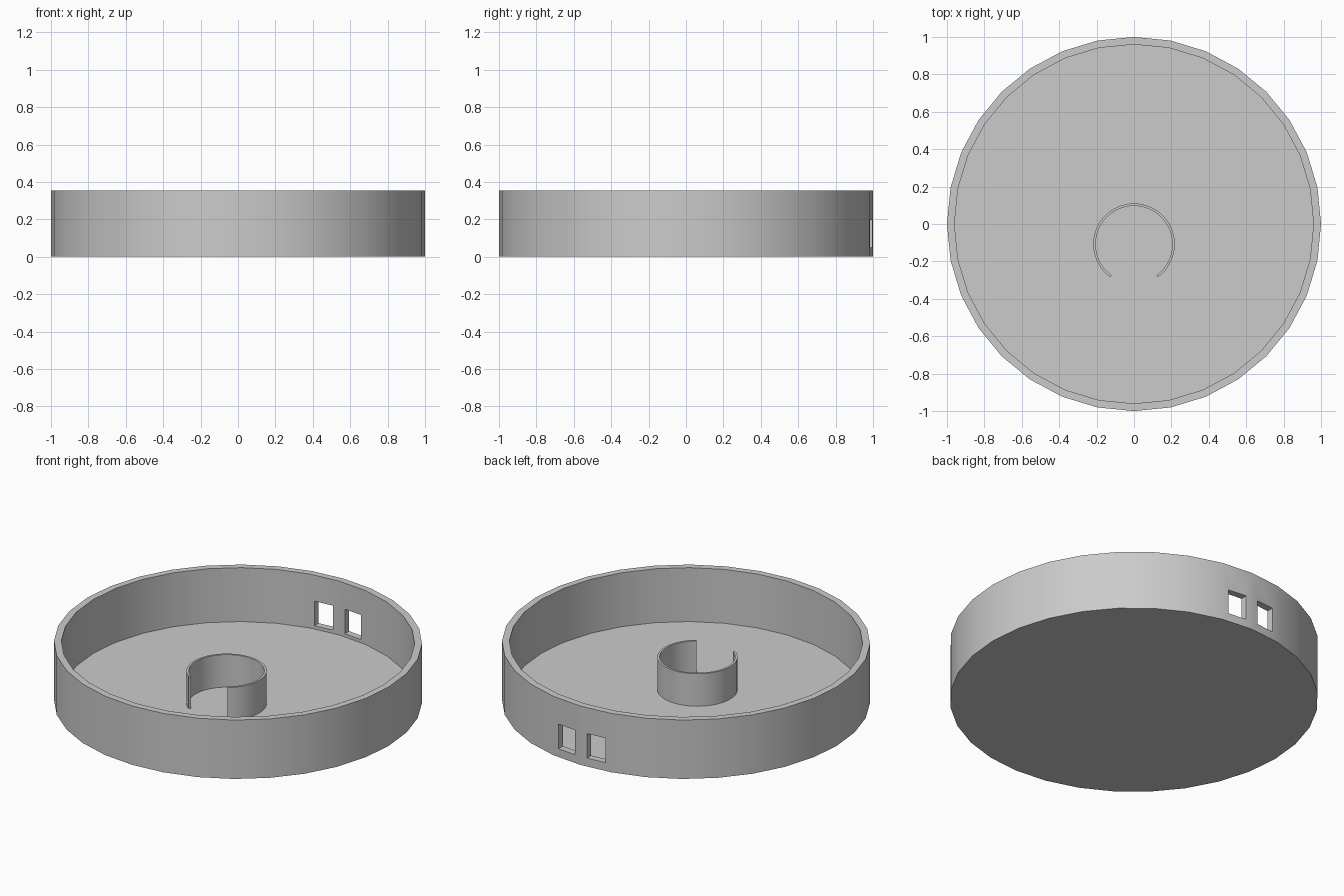
import bpy, bmesh
from math import sin, cos, pi, radians

HEIGHT, FLOOR = 0.353, 0.03
OUTER, INNER, SIDES = 1.0, 0.96, 32

if "Cube" in bpy.data.objects:
    bpy.data.objects.remove(bpy.data.objects["Cube"], do_unlink=True)

grey = bpy.data.materials.new("plain grey")
grey.use_nodes = True
colour = (0.6, 0.6, 0.6, 1)
grey.diffuse_color = colour
grey.node_tree.nodes["Principled BSDF"].inputs["Base Color"].default_value = colour


def make_object(name, bm):
    bmesh.ops.recalc_face_normals(bm, faces=bm.faces)
    mesh = bpy.data.meshes.new(name)
    bm.to_mesh(mesh)
    bm.free()
    mesh.materials.append(grey)
    obj = bpy.data.objects.new(name, mesh)
    bpy.context.collection.objects.link(obj)
    return obj


def smooth(obj):
    bpy.ops.object.select_all(action='DESELECT')
    obj.select_set(True)
    bpy.context.view_layer.objects.active = obj
    bpy.ops.object.shade_smooth_by_angle(angle=radians(30))


# Round tray: outer wall, rim, inner wall and floor from stacked rings
bm = bmesh.new()
rings = []
for r, z in [(OUTER, 0), (OUTER, HEIGHT), (INNER, HEIGHT), (INNER, FLOOR)]:
    rings.append([bm.verts.new((r * cos(2 * pi * i / SIDES), r * sin(2 * pi * i / SIDES), z))
                  for i in range(SIDES)])
for a, b in zip(rings, rings[1:]):
    for i in range(SIDES):
        j = (i + 1) % SIDES
        bm.faces.new((a[i], a[j], b[j], b[i]))
bm.faces.new(rings[0])
bm.faces.new(rings[-1])
tray = make_object("tray", bm)

# Two rectangular openings through the back wall
bm = bmesh.new()
for side in (-1, 1):
    verts = bmesh.ops.create_cube(bm, size=1)["verts"]
    bmesh.ops.scale(bm, vec=(0.115, 0.3, 0.147), verts=verts)
    bmesh.ops.translate(bm, vec=(side * 0.0975, 0.98, 0.1235), verts=verts)
cutter = make_object("opening_cutter", bm)
cutter.hide_render = True
cut = tray.modifiers.new("openings", 'BOOLEAN')
cut.operation, cut.solver, cut.object = 'DIFFERENCE', 'EXACT', cutter
bpy.ops.object.select_all(action='DESELECT')
tray.select_set(True)
bpy.context.view_layer.objects.active = tray
bpy.ops.object.modifier_apply(modifier=cut.name)
bpy.data.objects.remove(cutter, do_unlink=True)
smooth(tray)

# Thin open collar standing on the floor, with its gap facing the front
bm = bmesh.new()
STEPS, START, SWEEP = 48, radians(-54), radians(288)
sections = []
for i in range(STEPS + 1):
    a = START + SWEEP * i / STEPS
    sections.append([bm.verts.new((r * cos(a), -0.108 + r * sin(a), z))
                     for r, z in [(0.218, 0.02), (0.218, 0.225), (0.205, 0.225), (0.205, 0.02)]])
for a, b in zip(sections, sections[1:]):
    for k in range(4):
        m = (k + 1) % 4
        bm.faces.new((a[k], a[m], b[m], b[k]))
bm.faces.new(sections[0])
bm.faces.new(sections[-1])
smooth(make_object("inner_collar", bm))
